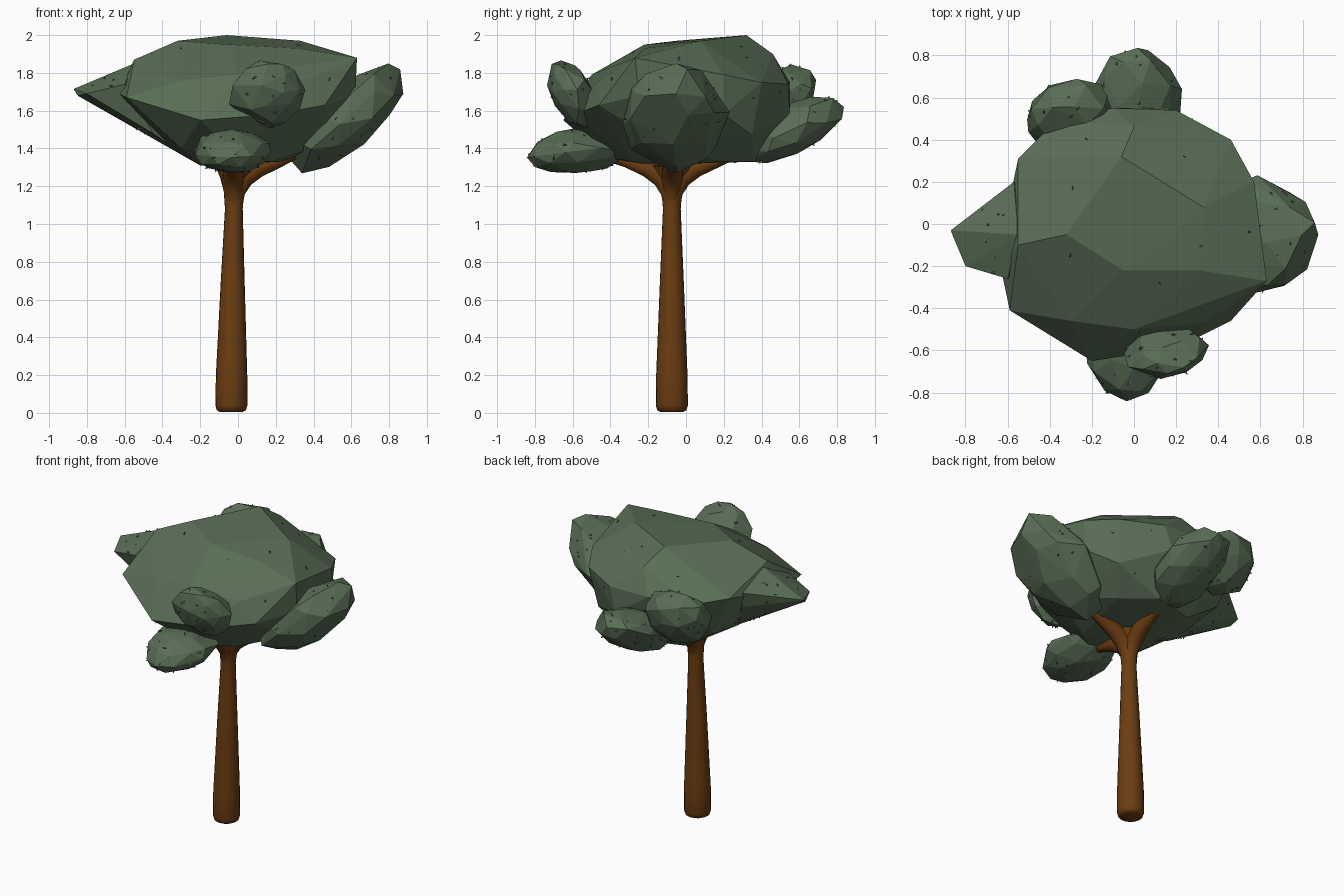
import bpy, bmesh, math, random
from mathutils import Vector, Euler

if "Cube" in bpy.data.objects:
    bpy.data.objects.remove(bpy.data.objects["Cube"])

random.seed(7)


def material(name, rgb):
    m = bpy.data.materials.new(name)
    m.diffuse_color = (*rgb, 1)
    m.use_nodes = True
    m.node_tree.nodes["Principled BSDF"].inputs["Base Color"].default_value = m.diffuse_color
    return m


BARK = material("bark", (0.15, 0.047, 0.006))
LEAF = material("foliage", (0.10, 0.155, 0.092))


def make_object(name, bm, mat):
    bmesh.ops.recalc_face_normals(bm, faces=bm.faces)
    me = bpy.data.meshes.new(name)
    bm.to_mesh(me)
    bm.free()
    me.materials.append(mat)
    ob = bpy.data.objects.new(name, me)
    bpy.context.collection.objects.link(ob)
    return ob


def tube(name, path, radii, sides=16):
    """Tapered round tube along a path, capped at both ends."""
    bm = bmesh.new()
    pts = [Vector(p) for p in path]
    rings = []
    for i, (p, r) in enumerate(zip(pts, radii)):
        d = pts[min(i + 1, len(pts) - 1)] - pts[max(i - 1, 0)]
        q = Vector((0, 0, 1)).rotation_difference(d)
        rings.append([bm.verts.new(p + q @ Vector((r * math.cos(a), r * math.sin(a), 0)))
                      for a in (2 * math.pi * k / sides for k in range(sides))])
    for a, b in zip(rings, rings[1:]):
        for k in range(sides):
            n = (k + 1) % sides
            bm.faces.new((a[k], a[n], b[n], b[k]))
    bm.faces.new(rings[0][::-1])
    bm.faces.new(rings[-1])
    ob = make_object(name, bm, BARK)
    bpy.ops.object.select_all(action='DESELECT')
    ob.select_set(True)
    bpy.context.view_layer.objects.active = ob
    bpy.ops.object.shade_smooth_by_angle(angle=math.radians(60))
    return ob


def hull(name, points):
    """Flat-faced foliage mass wrapped around points."""
    bm = bmesh.new()
    for p in points:
        bm.verts.new(p)
    bmesh.ops.convex_hull(bm, input=bm.verts[:])
    loose = [v for v in bm.verts if not v.link_faces]
    bmesh.ops.delete(bm, geom=loose, context='VERTS')
    return make_object(name, bm, LEAF)


def lobe(name, centre, radii, rot):
    """Irregular faceted ellipsoid: a jittered, thinned-out icosphere."""
    bm = bmesh.new()
    bmesh.ops.create_icosphere(bm, subdivisions=2, radius=1)
    m = Euler(rot).to_matrix()
    pts = []
    for v in bm.verts:
        d = (v.co + Vector([random.uniform(-.12, .12) for _ in range(3)])).normalized()
        d *= random.uniform(1.0, 1.09)
        if random.random() < .85:
            pts.append(Vector(centre) + m @ Vector([a * b for a, b in zip(d, radii)]))
    bm.free()
    return hull(name, pts)


# Trunk with rounded foot and flared crown
tube("trunk",
     [(-.035, -.075, .005), (-.035, -.075, .014), (-.035, -.075, .04), (-.034, -.075, .2),
      (-.028, -.075, .7), (-.022, -.075, 1.08), (-.021, -.075, 1.17),
      (-.02, -.075, 1.24), (-.015, -.072, 1.31)],
     [.06, .077, .085, .083, .063, .047, .054, .074, .11], 20)

# Thick branches bending out of the crown into the lobes
ends = {"front": (-.03, -.5, 1.38), "right": (.4, -.06, 1.42), "back": (.01, .42, 1.44)}
for label, end in ends.items():
    s, t = Vector((-.022, -.075, 1.08)), Vector(end)
    flat = Vector((t.x - s.x, t.y - s.y, 0)).normalized()
    tube(label + "_branch",
         [s, s + flat * .014 + Vector((0, 0, .09)), s + flat * .05 + Vector((0, 0, .165)),
          s + flat * .13 + Vector((0, 0, .22)), s + flat * .24 + Vector((0, 0, .255)), t],
         [.042, .046, .056, .052, .036, .02], 14)

# Main crown: top plate, rim, and underside
crown = hull("main_crown", [
    (-.32, -.05, 1.97), (-.06, .32, 2.0), (.33, .08, 1.97), (-.05, -.22, 1.95), (.31, -.22, 1.93),
    (-.55, -.1, 1.87), (0, -.5, 1.79), (-.3, -.46, 1.76), (.33, -.47, 1.75),
    (.63, -.27, 1.88), (.62, -.25, 1.68), (.57, .2, 1.79), (.56, .2, 1.58), (.46, .4, 1.75),
    (.2, .54, 1.74), (.15, .55, 1.58), (-.1, .55, 1.75), (0, .46, 1.9), (-.36, .5, 1.74),
    (-.55, .31, 1.77), (-.6, .07, 1.72), (-.63, -.22, 1.69), (-.59, -.41, 1.67),
    (-.2, -.65, 1.55), (.2, -.59, 1.58), (.46, -.46, 1.63), (-.3, -.38, 1.4), (-.2, -.2, 1.31),
    (.18, -.28, 1.33), (.48, -.15, 1.43), (.3, .2, 1.33), (.42, .35, 1.47), (.1, .36, 1.33),
    (-.2, .28, 1.34), (-.42, .3, 1.49), (-.4, 0, 1.43), (0, -.42, 1.35)])

# Pointed left lobe
left = hull("left_lobe", [
    (-.87, -.03, 1.715), (-.85, -.08, 1.68), (-.8, -.2, 1.69), (-.6, -.26, 1.74), (-.55, -.05, 1.85),
    (-.57, .2, 1.77), (-.66, .1, 1.76), (-.7, -.1, 1.61), (-.45, .05, 1.48), (-.45, -.2, 1.48),
    (-.2, -.05, 1.31), (-.55, .18, 1.66)])

# Rounded lobes around the rim
lobes = [left] + [lobe(*spec) for spec in (
    ("front_low_lobe", (-.03, -.57, 1.385), (.2, .26, .113), (.08, 0, 0)),
    ("front_high_lobe", (.155, -.6, 1.69), (.195, .105, .19), (.5, .25, .3)),
    ("right_lobe", (.575, -.06, 1.56), (.38, .27, .16), (0, -.7, 0)),
    ("back_lobe", (.01, .55, 1.5), (.21, .305, .13), (.44, 0, 0)),
    ("back_left_lobe", (-.3, .515, 1.66), (.21, .14, .205), (-.6, 0, .2)))]


# Small leaf chips poking out of the foliage
def chips(bm, source, count):
    polys = list(source.data.polygons)
    verts = source.data.vertices
    for poly in random.choices(polys, [p.area for p in polys], k=count):
        w = [random.random() for _ in poly.vertices]
        p = sum((verts[i].co * k for i, k in zip(poly.vertices, w)), Vector()) / sum(w)
        n = poly.normal
        t = n.cross(Vector([random.uniform(-1, 1) for _ in range(3)])).normalized()
        b = n.cross(t)
        s = random.uniform(.01, .02)
        base = [bm.verts.new(p + o - n * .004)
                for o in (t * s, b * s * .5 - t * s * .5, -b * s * .5 - t * s * .5)]
        tip = bm.verts.new(p + n * random.uniform(.006, .016) + t * s)
        bm.faces.new(base)
        for k in range(3):
            bm.faces.new((base[k], base[(k + 1) % 3], tip))


bm = bmesh.new()
chips(bm, crown, 25)
for ob in lobes:
    chips(bm, ob, 32)
make_object("leaf_chips", bm, LEAF)
